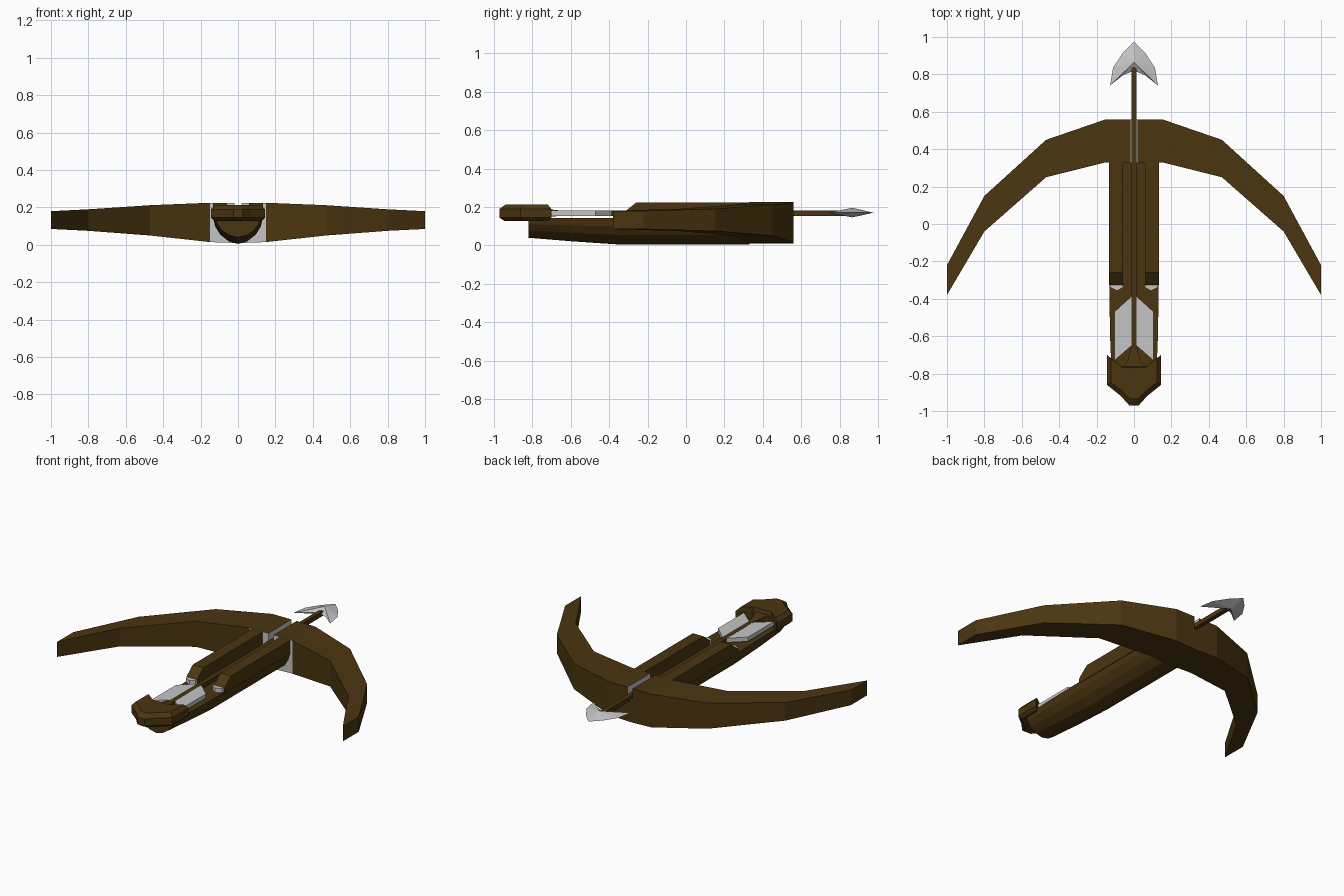
import bpy, bmesh
from mathutils import Vector

if "Cube" in bpy.data.objects:
    bpy.data.objects.remove(bpy.data.objects["Cube"])


def material(name, rgb):
    m = bpy.data.materials.new(name)
    m.diffuse_color = (*rgb, 1)
    m.use_nodes = True
    m.node_tree.nodes["Principled BSDF"].inputs["Base Color"].default_value = m.diffuse_color
    return m


WOOD = material("dark_wood", (0.07, 0.036, 0.005))
STEEL = material("pale_steel", (0.56, 0.56, 0.56))


def finish(name, bm, mats):
    bmesh.ops.remove_doubles(bm, verts=bm.verts, dist=0.0005)
    bmesh.ops.recalc_face_normals(bm, faces=bm.faces)
    me = bpy.data.meshes.new(name)
    bm.to_mesh(me)
    bm.free()
    for m in mats:
        me.materials.append(m)
    ob = bpy.data.objects.new(name, me)
    bpy.context.collection.objects.link(ob)
    return ob


def loft(bm, rings):
    """Bridge equal-length rings of points and cap both ends."""
    vs = [[bm.verts.new(p) for p in r] for r in rings]
    n = len(vs[0])
    for a, b in zip(vs, vs[1:]):
        for i in range(n):
            j = (i + 1) % n
            bm.faces.new((a[i], a[j], b[j], b[i]))
    bm.faces.new(vs[0])
    bm.faces.new(vs[-1])


def mirrored(points):
    return points + [(-x, y) for x, y in reversed(points) if x > 0]


# Bow: each limb lofted through (x, back y, front y, bottom z, top z)
stations = [(0.018, 0.33, 0.56, 0.01, 0.225), (0.15, 0.33, 0.56, 0.015, 0.225),
            (0.47, 0.25, 0.45, 0.05, 0.212), (0.80, -0.04, 0.15, 0.075, 0.19),
            (1.0, -0.38, -0.22, 0.085, 0.18)]
bm = bmesh.new()
for s in (1, -1):
    loft(bm, [[(s * x, a, lo), (s * x, b, lo), (s * x, b, hi), (s * x, a, hi)]
              for x, a, b, lo, hi in stations])
bmesh.ops.recalc_face_normals(bm, faces=bm.faces)
# steel on the rear face of the middle block and inside the bolt slot
for f in bm.faces:
    c = f.calc_center_median()
    if (abs(c.x) < 0.15 and f.normal.y < -0.9) or abs(c.x) < 0.02:
        f.material_index = 1
finish("bow", bm, [WOOD, STEEL])

# Block under the bolt slot
bm = bmesh.new()
loft(bm, [[(-0.018, y, 0.01), (0.018, y, 0.01), (0.018, y, 0.145), (-0.018, y, 0.145)]
          for y in (0.33, 0.56)])
bm.faces.ensure_lookup_table()
for f in bm.faces:
    c = f.calc_center_median()
    if c.z > 0.14 or c.y < 0.34:
        f.material_index = 1
finish("slot_floor", bm, [WOOD, STEEL])

# Stock: rounded hull whose keel rises toward the rear
hull = mirrored([(0, 0), (0.05, 0.10), (0.095, 0.36), (0.122, 0.68), (0.132, 1.0)])
bm = bmesh.new()
loft(bm, [[(x * w, y, keel + (0.143 - keel) * t) for x, t in hull]
          for y, keel, w in ((-0.82, 0.04, 0.9), (-0.60, 0.022, 0.97),
                             (-0.35, 0.005, 1), (0.33, 0.005, 1))])
finish("stock", bm, [WOOD])

# Raised side rails with sloped rear ends, and the steel catches behind them
rail = [(-0.325, 0.135), (0.33, 0.135), (0.33, 0.222), (-0.26, 0.222), (-0.325, 0.17)]
bm = bmesh.new()
for s in (1, -1):
    loft(bm, [[(s * x, y, z) for y, z in rail] for x in (0.06, 0.134)])
finish("side_rails", bm, [WOOD])
catch = [(0.06, -0.325), (0.06, -0.34), (0.09, -0.357), (0.125, -0.34), (0.13, -0.325)]
bm = bmesh.new()
for s in (1, -1):
    loft(bm, [[(s * x, y, z) for x, y in catch] for z in (0.14, 0.17)])
finish("rail_catches", bm, [STEEL])

# Butt cap: faceted block with two short arms
plan = mirrored([(0.025, -0.97), (0.07, -0.92), (0.145, -0.86), (0.145, -0.70),
                 (0.10, -0.735), (0.07, -0.76)])
bm = bmesh.new()
loft(bm, [[(x * k, -0.80 + (y + 0.80) * m, z) for x, y in plan]
          for z, k, m in ((0.128, 0.88, 0.85), (0.145, 1, 1), (0.19, 1, 1),
                          (0.214, 0.85, 0.8))])
finish("butt_cap", bm, [WOOD])

# Bolt shaft with a flared nock
bm = bmesh.new()
loft(bm, [[(-w, y, 0.168 - h), (w, y, 0.168 - h), (w, y, 0.168 + h), (-w, y, 0.168 + h)]
          for y, w, h in ((-0.77, 0.06, 0.025), (-0.735, 0.035, 0.022),
                          (-0.655, 0.014, 0.014), (0.86, 0.014, 0.014))])
finish("bolt_shaft", bm, [WOOD])

# Fletching
fin = [(0.012, -0.385), (0.105, -0.47), (0.105, -0.73), (0.012, -0.65)]
bm = bmesh.new()
for s in (1, -1):
    loft(bm, [[(s * x, y, z) for x, y in fin] for z in (0.154, 0.181)])
finish("fletching", bm, [STEEL])

# Broad barbed bolt head: thin edge rising to a central peak
edge = mirrored([(0, 0.975), (0.06, 0.915), (0.112, 0.835), (0.128, 0.74),
                 (0.06, 0.795), (0, 0.82)])
bm = bmesh.new()
rim = [bm.verts.new((x, y, 0.170)) for x, y in edge if not (x == 0 and y > 0.97)]
tip = bm.verts.new((0, 0.975, 0.170))
# order is right side, rear notch, then left side, closed by the tip
ring = [tip] + rim
for z in (0.196, 0.146):
    peak = bm.verts.new((0, 0.865, z))
    for a, b in zip(ring, ring[1:] + ring[:1]):
        bm.faces.new((a, b, peak))
finish("bolt_head", bm, [STEEL])
